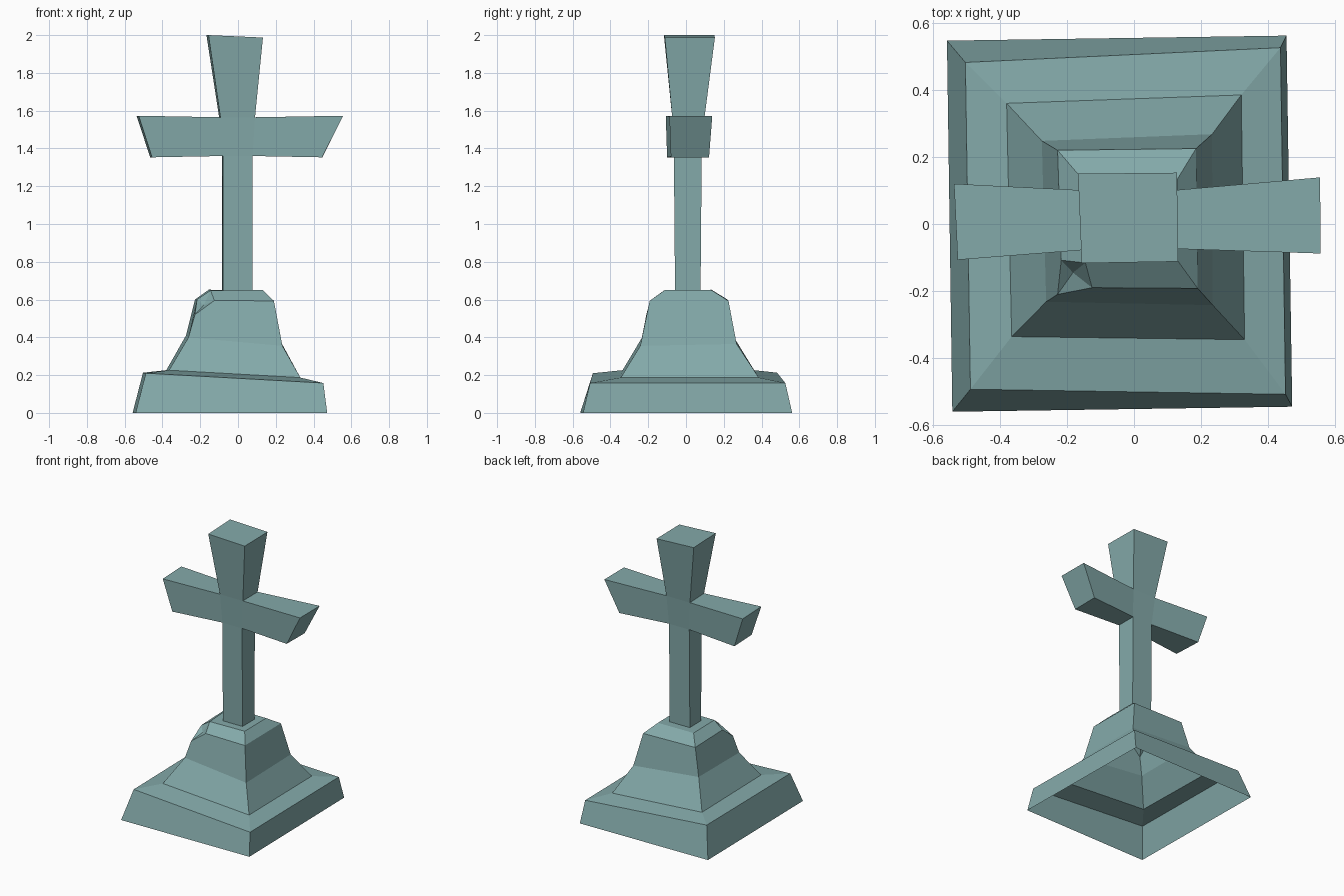
import bpy, bmesh

# Weathered grey-green stone
stone = bpy.data.materials.new("stone")
stone.diffuse_color = (.23, .40, .40, 1)


def ring(bm, *pts):
    return [bm.verts.new(p) for p in pts]


def bridge(bm, a, b):
    for i in range(4):
        j = (i + 1) % 4
        bm.faces.new((a[i], a[j], b[j], b[i]))


def finish(bm, name):
    bmesh.ops.recalc_face_normals(bm, faces=bm.faces)
    mesh = bpy.data.meshes.new(name)
    bm.to_mesh(mesh)
    bm.free()
    mesh.materials.append(stone)
    bpy.context.collection.objects.link(bpy.data.objects.new(name, mesh))


# Stepped pedestal, open underneath (corners: front-left, front-right, back-right, back-left)
bm = bmesh.new()
r0 = ring(bm, (-.542, -.56, 0), (.472, -.545, 0), (.455, .562, 0), (-.558, .547, 0))
r1 = ring(bm, (-.488, -.493, .21), (.452, -.508, .158), (.437, .526, .158), (-.503, .482, .213))
r2 = ring(bm, (-.365, -.336, .226), (.33, -.345, .187), (.32, .385, .187), (-.38, .36, .226))
r3 = ring(bm, (-.262, -.232, .40), (.235, -.242, .355), (.233, .268, .365), (-.275, .248, .41))
for a, b in ((r0, r1), (r1, r2), (r2, r3)):
    bridge(bm, a, b)

# Pedestal crown with the chipped front-left corner
f4, b4, l4 = ring(bm, (.19, -.192, .593), (.185, .225, .593), (-.228, .22, .60))
f5, b5, l5 = ring(bm, (.132, -.112, .65), (.13, .135, .65), (-.155, .135, .652))
A, B, C, D, E = ring(bm, (-.217, -.108, .60), (-.145, -.116, .648), (-.125, -.19, .595),
                     (-.228, -.21, .52), (-.182, -.145, .57))
for f in ((r3[3], r3[0], D, A, l4), (r3[0], r3[1], f4, C, D),
          (r3[1], r3[2], b4, f4), (r3[2], r3[3], l4, b4),
          (l4, A, B, l5), (C, f4, f5, B), (f4, b4, b5, f5), (b4, l4, l5, b5),
          (D, E, A), (D, C, E), (C, B, E), (A, E, B), (B, f5, b5, l5)):
    bm.faces.new(f)
finish(bm, "pedestal")

# Cross: shaft, then flared top and arms grown from the central block
bm = bmesh.new()
foot = ring(bm, (-.08, -.058, .645), (.077, -.058, .645), (.077, .077, .645), (-.085, .077, .645))
low = ring(bm, (-.08, -.064, 1.36), (.077, -.064, 1.36), (.077, .083, 1.36), (-.084, .083, 1.36))
up = ring(bm, (-.093, -.073, 1.565), (.09, -.073, 1.565), (.088, .098, 1.565), (-.1, .098, 1.565))
top = ring(bm, (-.156, -.117, 2), (.132, -.112, 1.987), (.128, .153, 1.987), (-.167, .15, 2))
left = ring(bm, (-.455, -.1, 1.353), (-.465, .112, 1.353), (-.537, .12, 1.573), (-.526, -.107, 1.573))
right = ring(bm, (.445, -.08, 1.353), (.447, .122, 1.353), (.555, .139, 1.573), (.557, -.088, 1.573))
bridge(bm, foot, low)
bridge(bm, up, top)
bridge(bm, (low[0], low[3], up[3], up[0]), left)
bridge(bm, (low[1], low[2], up[2], up[1]), right)
for f in ((low[0], low[1], up[1], up[0]), (low[2], low[3], up[3], up[2]), top, left, right):
    bm.faces.new(f)
finish(bm, "cross")
